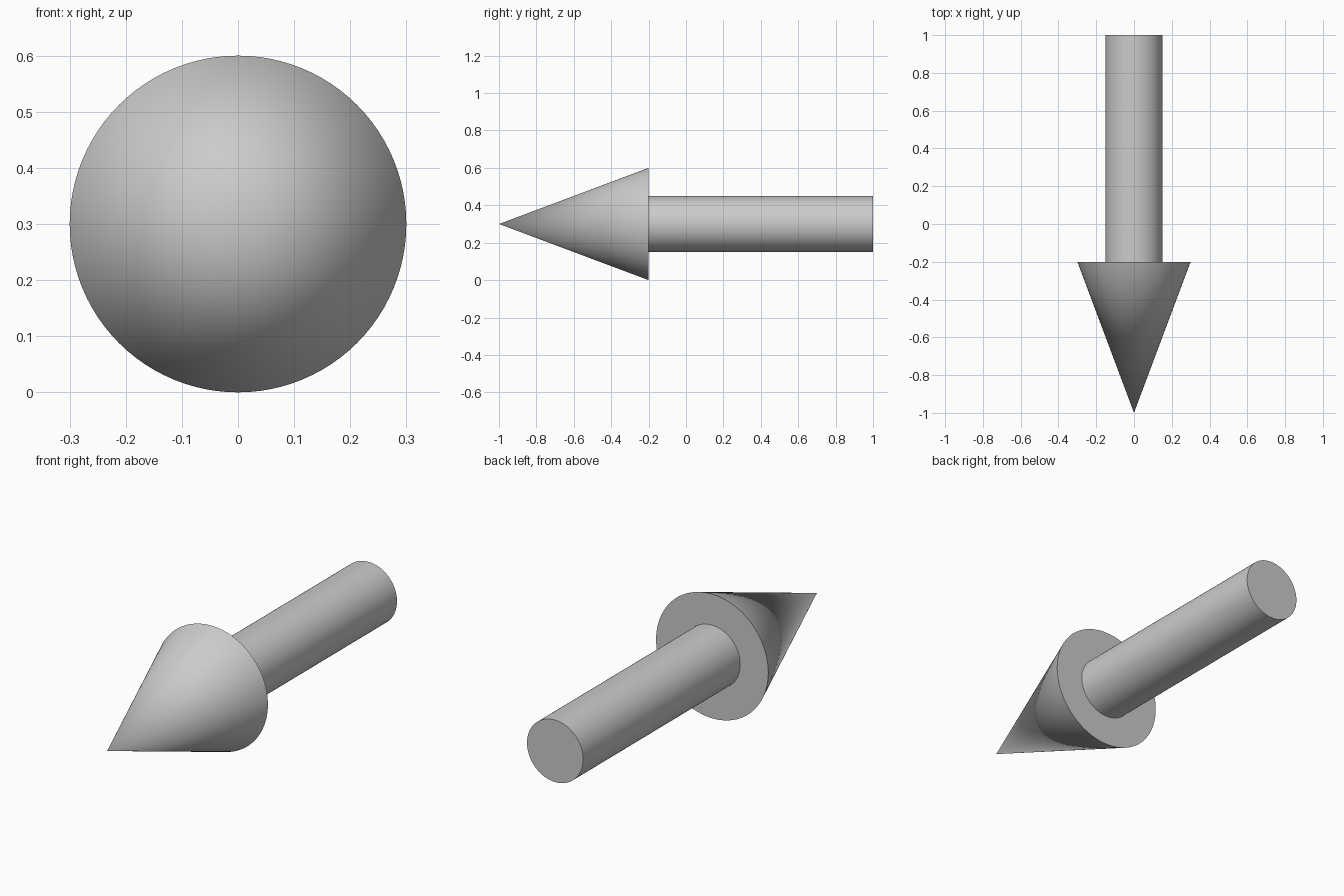
import bpy
import math

if "Cube" in bpy.data.objects:
    bpy.data.objects.remove(bpy.data.objects["Cube"])

SIDES = 96
AXIS_Z = 0.3


def finish(name):
    obj = bpy.context.object
    obj.name = name
    bpy.ops.object.transform_apply(location=False, rotation=True, scale=True)
    bpy.ops.object.shade_smooth_by_angle(angle=math.radians(30))
    return obj


# Arrow head: cone with its tip facing the front
bpy.ops.mesh.primitive_cone_add(vertices=SIDES, radius1=0.3, radius2=0, depth=0.8,
                                location=(0, -0.6, AXIS_Z), rotation=(math.pi / 2, 0, 0))
finish("arrow_head")

# Shaft: cylinder from the base of the head to the back
bpy.ops.mesh.primitive_cylinder_add(vertices=SIDES, radius=0.15, depth=1.2,
                                    location=(0, 0.4, AXIS_Z), rotation=(math.pi / 2, 0, 0))
finish("arrow_shaft")
